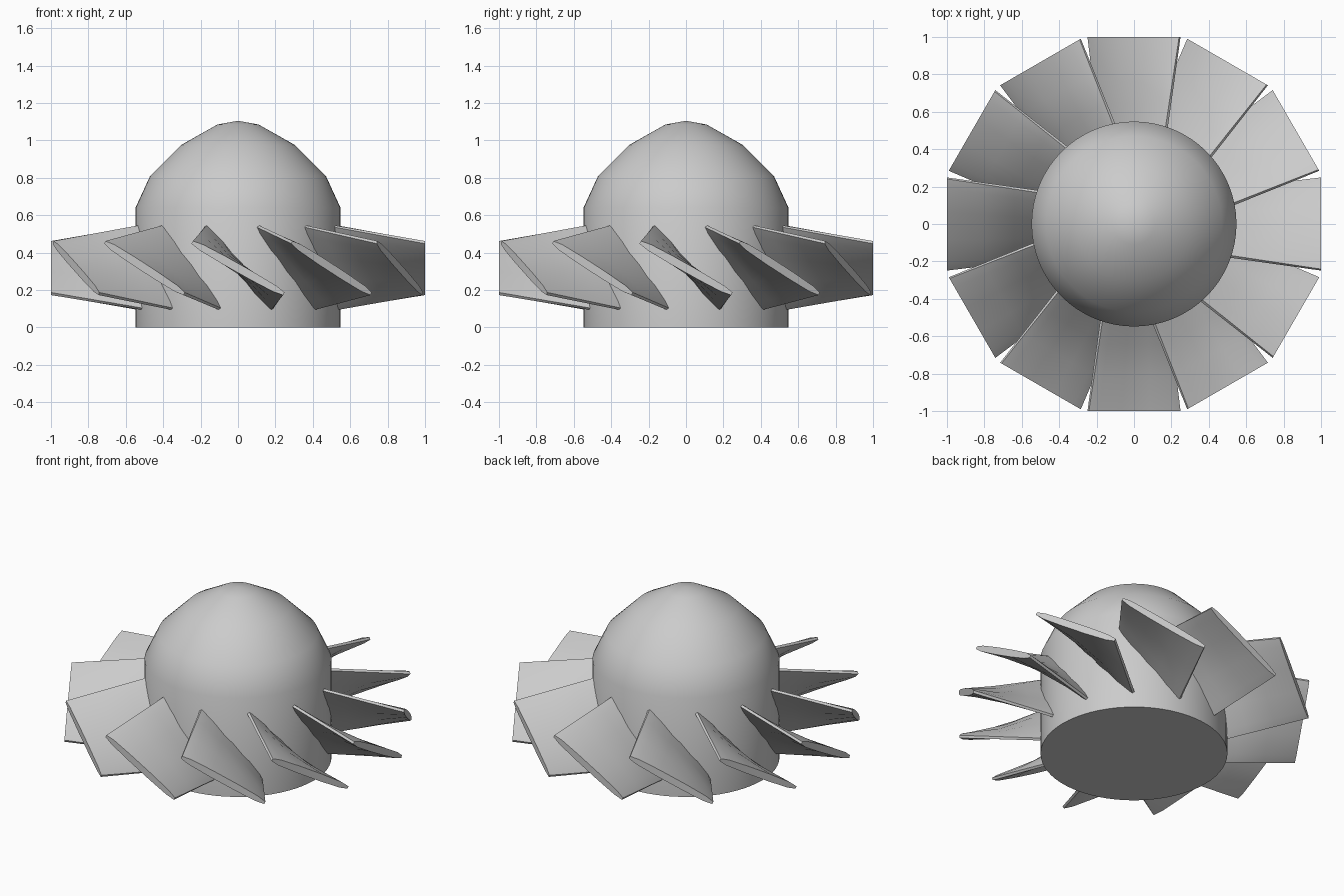
import bpy, bmesh
from math import radians
from mathutils import Matrix, Vector

cube = bpy.data.objects.get("Cube")
if cube:
    bpy.data.objects.remove(cube)

grey = bpy.data.materials.new("light_grey")
grey.use_nodes = True
colour = (0.6, 0.6, 0.6, 1)
grey.diffuse_color = colour
grey.node_tree.nodes["Principled BSDF"].inputs["Base Color"].default_value = colour


def finish(name, bm, angle):
    bmesh.ops.recalc_face_normals(bm, faces=bm.faces)
    mesh = bpy.data.meshes.new(name)
    bm.to_mesh(mesh)
    bm.free()
    mesh.materials.append(grey)
    ob = bpy.data.objects.new(name, mesh)
    bpy.context.collection.objects.link(ob)
    bpy.ops.object.select_all(action='DESELECT')
    ob.select_set(True)
    bpy.context.view_layer.objects.active = ob
    bpy.ops.object.shade_smooth_by_angle(angle=radians(angle))
    return ob


# Domed hub, revolved from a side profile
profile = [(0, 0), (0.548, 0), (0.548, 0.64), (0.47, 0.81),
           (0.305, 0.975), (0.11, 1.085), (0, 1.105)]
bm = bmesh.new()
verts = [bm.verts.new((r, 0, z)) for r, z in profile]
edges = [bm.edges.new(pair) for pair in zip(verts, verts[1:])]
bmesh.ops.spin(bm, geom=verts + edges, cent=(0, 0, 0), axis=(0, 0, 1),
               angle=radians(360), steps=64)
bmesh.ops.remove_doubles(bm, verts=bm.verts, dist=0.0005)
finish("hub", bm, 50)

# Blade section: chord position and half thickness
SECTION = [(-1, 0.008), (-0.8, 0.018), (-0.3, 0.022), (0.3, 0.022), (0.8, 0.018), (1, 0.008)]
ROOT_HIGH, ROOT_LOW = Vector((-0.175, -0.52, 0.54)), Vector((0.185, -0.52, 0.1))
TIP_HIGH, TIP_LOW = Vector((-0.245, -1, 0.455)), Vector((0.245, -1, 0.18))


def blade_ring(bm, t):
    """Closed section at span t, from root (0) to tip (1)."""
    high, low = ROOT_HIGH.lerp(TIP_HIGH, t), ROOT_LOW.lerp(TIP_LOW, t)
    chord = low - high
    up = Vector((-chord.z, 0, chord.x)).normalized()
    middle = (high + low) / 2
    top = [middle + chord * s / 2 + up * h for s, h in SECTION]
    under = [middle + chord * s / 2 - up * h for s, h in reversed(SECTION)]
    return [bm.verts.new(p) for p in top + under]


# Twelve twisted blades
BLADES = 12
for i in range(BLADES):
    bm = bmesh.new()
    rings = [blade_ring(bm, t) for t in (-0.12, 0.25, 0.6, 1)]
    for a, b in zip(rings, rings[1:]):
        for j in range(len(a)):
            k = (j + 1) % len(a)
            bm.faces.new((a[j], a[k], b[k], b[j]))
    bm.faces.new(rings[0])
    bm.faces.new(rings[-1])
    bm.transform(Matrix.Rotation(radians(360 * i / BLADES), 4, 'Z'))
    finish(f"blade_{i + 1}", bm, 40)
